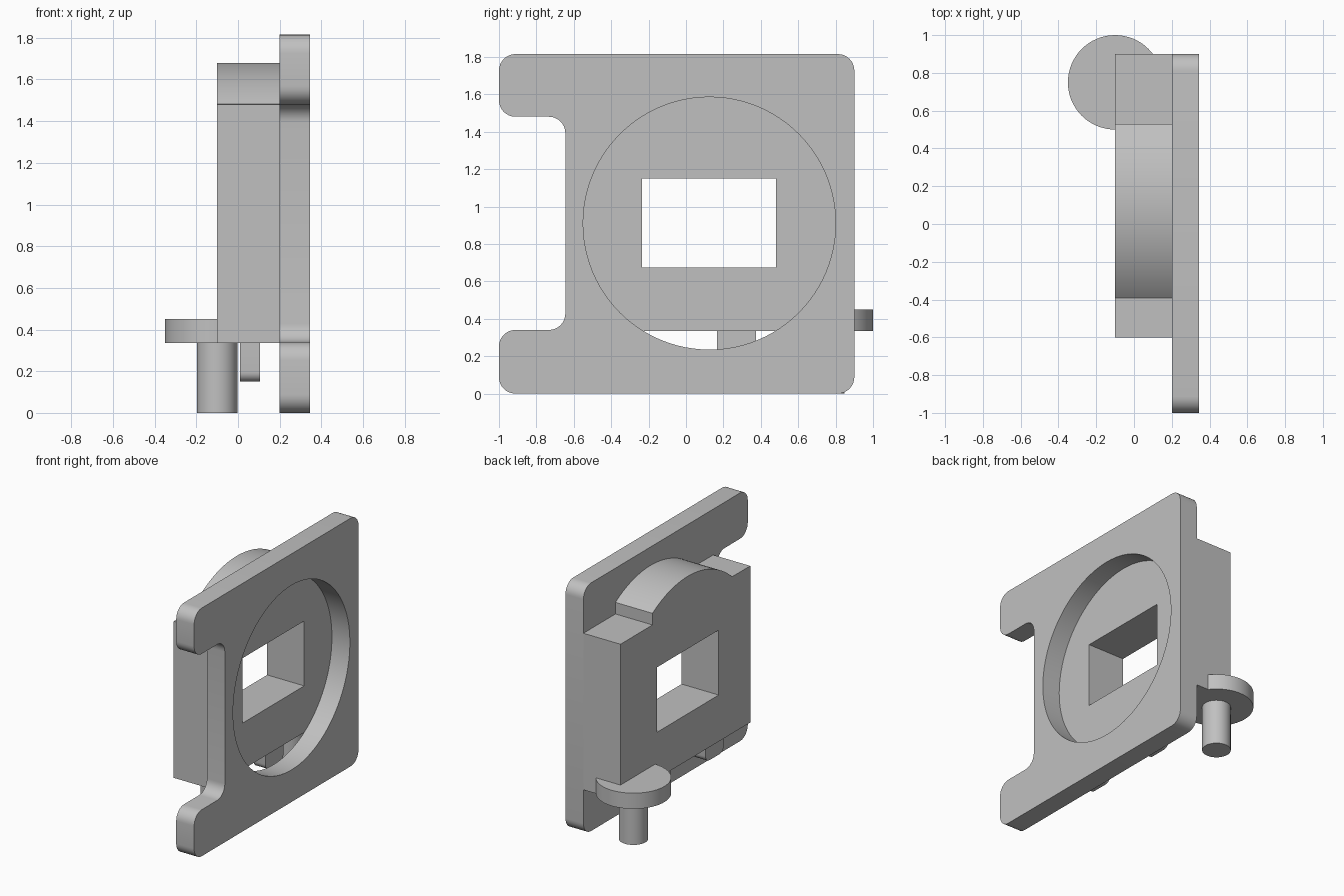
import bpy, bmesh
from math import pi, cos, sin, sqrt, atan2
from mathutils import Matrix, Vector

cube = bpy.data.objects.get("Cube")
if cube:
    bpy.data.objects.remove(cube, do_unlink=True)

grey = bpy.data.materials.new("plain grey")
grey.use_nodes = True
colour = (0.53, 0.53, 0.53, 1)
grey.diffuse_color = colour
grey.node_tree.nodes["Principled BSDF"].inputs["Base Color"].default_value = colour


def finish(obj):
    obj.data.materials.clear()
    obj.data.materials.append(grey)
    bpy.ops.object.select_all(action="DESELECT")
    obj.select_set(True)
    bpy.context.view_layer.objects.active = obj
    bpy.ops.object.shade_smooth_by_angle(angle=pi / 6)


def arc(cy, cz, r, start, end, n):
    """Points along an arc in the side (y, z) plane."""
    angles = [start + (end - start) * i / n for i in range(n + 1)]
    return [(cy + r * cos(a), cz + r * sin(a)) for a in angles]


def rounded(points, r, n=8):
    """Round every right-angled corner of an outline."""
    out = []
    for i, p in enumerate(points):
        p = Vector(p)
        a = (Vector(points[i - 1]) - p).normalized() * r
        b = (Vector(points[(i + 1) % len(points)]) - p).normalized() * r
        centre = p + a + b
        for k in range(n + 1):
            t = k / n * pi / 2
            out.append(tuple(centre - b * cos(t) - a * sin(t)))
    return out


def prism(name, loops, x0, x1):
    """Extrude side outlines (first outer, then holes) from x0 to x1."""
    curve = bpy.data.curves.new(name, "CURVE")
    curve.dimensions = "2D"
    curve.fill_mode = "BOTH"
    curve.extrude = (x1 - x0) / 2
    for loop in loops:
        spline = curve.splines.new("POLY")
        spline.points.add(len(loop) - 1)
        for pt, (y, z) in zip(spline.points, loop):
            pt.co = (y, z, 0, 1)
        spline.use_cyclic_u = True
    temp = bpy.data.objects.new(name + "_outline", curve)
    bpy.context.collection.objects.link(temp)
    bpy.context.view_layer.update()
    graph = bpy.context.evaluated_depsgraph_get()
    mesh = bpy.data.meshes.new_from_object(temp.evaluated_get(graph))
    bpy.data.objects.remove(temp, do_unlink=True)
    # Local x, y, z become world y, z, x
    mesh.transform(Matrix(((0, 0, 1, (x0 + x1) / 2), (1, 0, 0, 0),
                           (0, 1, 0, 0), (0, 0, 0, 1))))
    bm = bmesh.new()
    bm.from_mesh(mesh)
    bmesh.ops.remove_doubles(bm, verts=bm.verts, dist=1e-5)
    bmesh.ops.recalc_face_normals(bm, faces=bm.faces)
    bm.to_mesh(mesh)
    bm.free()
    mesh.name = name
    obj = bpy.data.objects.new(name, mesh)
    bpy.context.collection.objects.link(obj)
    finish(obj)


def cylinder(name, r, z0, z1):
    bpy.ops.mesh.primitive_cylinder_add(vertices=64, radius=r, depth=z1 - z0,
                                        location=(-0.1, 0.75, (z0 + z1) / 2))
    obj = bpy.context.object
    obj.name = name
    finish(obj)


# Mounting plate: notched, rounded outline with a large round opening
HOLE_Y, HOLE_Z = 0.125, 0.91
outline = [(-1, 0), (0.9, 0), (0.9, 1.815), (-1, 1.815), (-1, 1.48),
           (-0.645, 1.48), (-0.645, 0.34), (-1, 0.34)]
opening = arc(HOLE_Y, HOLE_Z, 0.675, 0, 2 * pi, 96)[:-1]
prism("mounting_plate", [rounded(outline, 0.088), opening], 0.2, 0.345)

# Body block: domed top concentric with the opening, rectangular window
DOME_R, BASE, SHOULDER = 0.77, 0.335, 1.48
dome_start = atan2(sqrt(DOME_R ** 2 - (0.53 - HOLE_Y) ** 2), 0.53 - HOLE_Y)
dome_end = pi - atan2(SHOULDER - HOLE_Z, 0.39 + HOLE_Y)
body = [(-0.6, BASE), (0.9, BASE), (0.9, SHOULDER), (0.53, SHOULDER)]
body += arc(HOLE_Y, HOLE_Z, DOME_R, dome_start, dome_end, 32)
body += [(-0.6, SHOULDER)]
window = [(-0.235, 0.675), (0.48, 0.675), (0.48, 1.15), (-0.235, 1.15)]
prism("body_block", [body, window], -0.1, 0.2)

# Two small feet under the block
for name, y in (("front_foot", -0.45), ("back_foot", 0.165)):
    w, low, r = 0.21, 0.15, 0.045
    foot = arc(y + r, low + r, r, pi, 1.5 * pi, 6)
    foot += arc(y + w - r, low + r, r, 1.5 * pi, 2 * pi, 6)
    foot += [(y + w, BASE), (y, BASE)]
    prism(name, [foot], 0.01, 0.105)

# Round flange and its pin at the back corner
cylinder("flange_disc", 0.25, BASE, 0.45)
cylinder("flange_pin", 0.097, 0, BASE)
